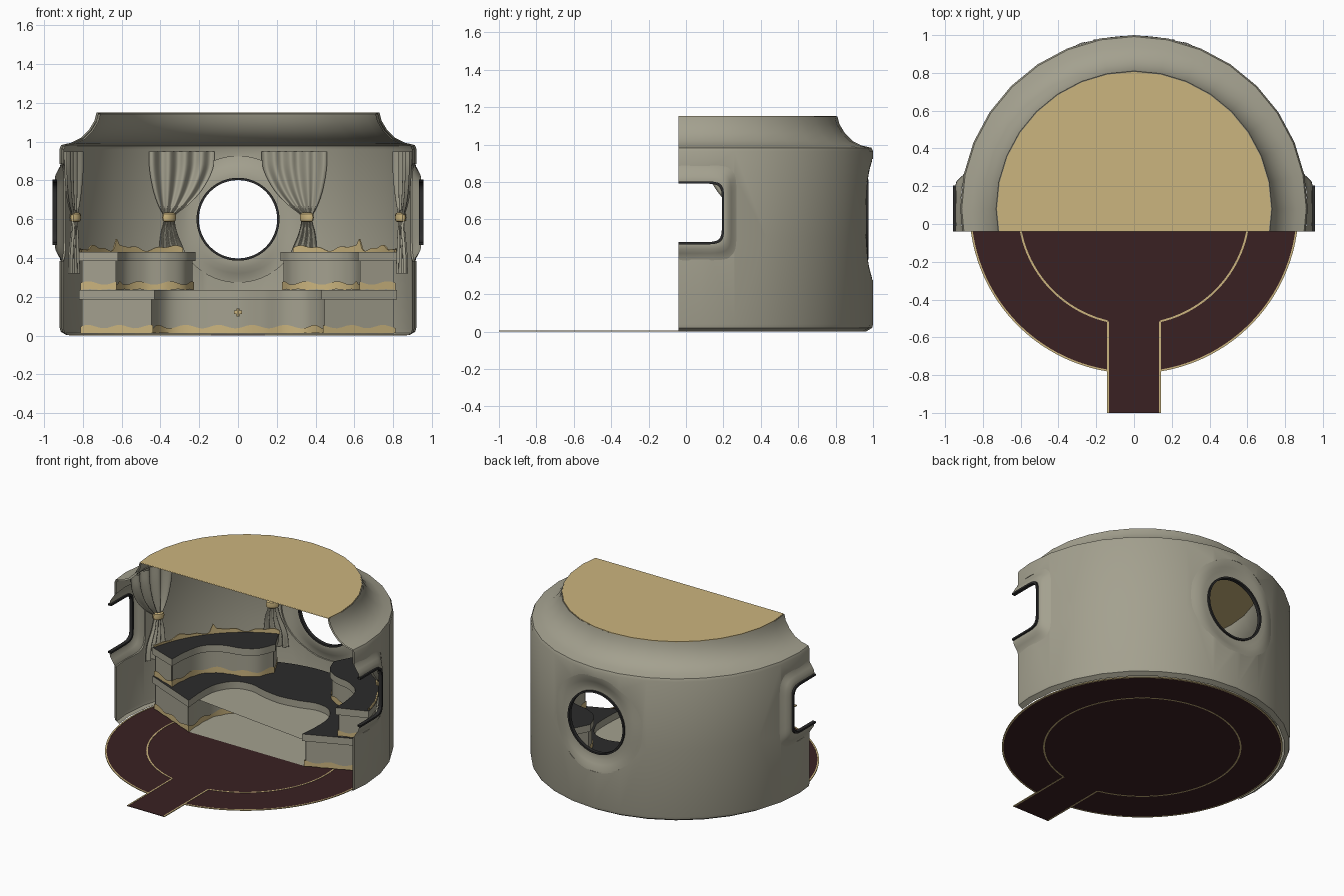
import bpy, bmesh, math
from mathutils import Vector

if "Cube" in bpy.data.objects:
    bpy.data.objects.remove(bpy.data.objects["Cube"])

CY, CUT, R = 0.08, -0.04, 0.92      # room centre in y, front cut plane, wall radius


def material(name, rgb):
    m = bpy.data.materials.new(name)
    m.diffuse_color = (*rgb, 1)
    m.use_nodes = True
    m.node_tree.nodes["Principled BSDF"].inputs["Base Color"].default_value = m.diffuse_color
    return m


GREY = material("warm grey", (0.37, 0.355, 0.275))
GOLD = material("gold", (0.60, 0.46, 0.21))
RED = material("dark red", (0.042, 0.015, 0.016))
DARK = material("charcoal", (0.024, 0.024, 0.024))


def finish(name, verts, faces, mats, clip=False, angle=35):
    me = bpy.data.meshes.new(name)
    me.from_pydata([(x, y + CY, z) for x, y, z in verts], [], faces)
    bm = bmesh.new()
    bm.from_mesh(me)
    if clip:
        clip_front(bm)
    bmesh.ops.recalc_face_normals(bm, faces=bm.faces)
    bm.to_mesh(me)
    bm.free()
    for m in mats:
        me.materials.append(m)
    ob = bpy.data.objects.new(name, me)
    bpy.context.collection.objects.link(ob)
    smooth(ob, angle)
    return ob


def smooth(ob, angle):
    bpy.ops.object.select_all(action='DESELECT')
    bpy.context.view_layer.objects.active = ob
    ob.select_set(True)
    bpy.ops.object.shade_smooth_by_angle(angle=math.radians(angle))


def clip_front(bm):
    bmesh.ops.bisect_plane(bm, geom=bm.verts[:] + bm.edges[:] + bm.faces[:],
                           plane_co=(0, CUT, 0), plane_no=(0, -1, 0), clear_outer=True)


def loft(name, rows, mat, wrap_u=False, wrap_v=False, **kw):
    """Skin rows of points; wrap_u closes each row, wrap_v joins last row to first."""
    n, m = len(rows), len(rows[0])
    faces = [(i * m + j, i * m + (j + 1) % m, (i + 1) % n * m + (j + 1) % m, (i + 1) % n * m + j)
             for i in range(n if wrap_v else n - 1) for j in range(m if wrap_u else m - 1)]
    return finish(name, [p for r in rows for p in r], faces, [mat], **kw)


def prism(name, pts, z0, z1, mats, **kw):
    n = len(pts)
    verts = [(x, y, z) for z in (z0, z1) for x, y in pts]
    faces = [(i, (i + 1) % n, n + (i + 1) % n, n + i) for i in range(n)]
    faces += [tuple(range(n))[::-1], tuple(range(n, 2 * n))]
    ob = finish(name, verts, faces, mats, **kw)
    if len(mats) > 1:                       # second colour on the top face
        for p in ob.data.polygons:
            p.material_index = 1 if p.normal.z > 0.9 else 0
    return ob


def spline(pts, steps=8):
    p = [Vector(q) for q in pts]
    p = [2 * p[0] - p[1]] + p + [2 * p[-1] - p[-2]]
    out = []
    for i in range(1, len(p) - 2):
        for k in range(steps):
            t = k / steps
            a, b, c, d = p[i - 1:i + 3]
            out.append(0.5 * (2 * b + (c - a) * t + (2 * a - 5 * b + 4 * c - d) * t * t
                              + (3 * b - a - 3 * c + d) * t ** 3))
    return out + [p[-2]]


def line(a, b, n=14):
    a, b = Vector(a), Vector(b)
    return [a.lerp(b, i / n) for i in range(n)]


def arc(r, a0, a1, n):
    return [Vector((r * math.cos(a), r * math.sin(a)))
            for a in (math.radians(a0 + (a1 - a0) * i / n) for i in range(n + 1))]


def offset(poly, d):
    """Move a counter-clockwise outline inward by d."""
    out = []
    for i, p in enumerate(poly):
        u = (p - poly[i - 1]).normalized()
        w = (poly[(i + 1) % len(poly)] - p).normalized()
        a, b = Vector((-u.y, u.x)), Vector((-w.y, w.x))
        out.append(p + (a + b) * d / max(0.5, 1 + a.dot(b)))
    return out


# ---- wall shell with cove, lathed thin
prof = [(.895, .008), (.915, .02), (.92, .04), (.92, .5), (.92, .965), (.912, .983), (.86, .995),
        (.81, 1.02), (.77, 1.06), (.74, 1.11), (.73, 1.15)]
prof += [(r - .01, z - .006) for r, z in reversed(prof)]
wall = loft("wall", [[(r * math.cos(i * math.pi / 16), r * math.sin(i * math.pi / 16), z)
                      for r, z in prof] for i in range(32)], GREY, True, True)

# ---- windows: (name, facing, centre p, centre z, hole, frame, squareness, rim depth)
WINDOWS = [("back", 0, 0, .60, (.21, .21), (.325, .325), 2, .885),
           ("right", 1, -.08, .635, (.20, .165), (.27, .25), 7, .945),
           ("left", -1, -.08, .635, (.20, .165), (.27, .25), 7, .945)]


def place(side, p, d, z):
    return (p, d, z) if side == 0 else (side * d, p, z)


def outline(w, k, grow=0):
    _, side, pc, zc, h, f, n, rim = w
    pts = []
    for i in range(64):
        a = 2 * math.pi * i / 64
        c, s = math.cos(a), math.sin(a)
        c, s = (math.copysign(abs(v) ** (2 / n), v) for v in (c, s))
        pts.append((pc + c * (h[0] + (f[0] - h[0]) * k + grow), zc + s * (h[1] + (f[1] - h[1]) * k + grow)))
    return pts


for w in WINDOWS:
    side, rim = w[1], w[7]
    cutter = loft("cutter", [[place(side, p, d, z) for p, z in outline(w, 1)] for d in (.6, 1.2)], GREY, True)
    bm = bmesh.new()
    bm.from_mesh(cutter.data)
    bmesh.ops.holes_fill(bm, edges=[e for e in bm.edges if e.is_boundary])
    bmesh.ops.recalc_face_normals(bm, faces=bm.faces)
    bm.to_mesh(cutter.data)
    bm.free()
    mod = wall.modifiers.new("hole", 'BOOLEAN')
    mod.operation, mod.solver, mod.object = 'DIFFERENCE', 'EXACT', cutter
    bpy.context.view_layer.objects.active = wall
    bpy.ops.object.modifier_apply(modifier=mod.name)
    bpy.data.objects.remove(cutter)
    # moulded surround blending from the round wall to a flat rim
    rows = []
    for k, blend in ((1, 0), (.85, .12), (.6, .5), (.35, .88), (.12, 1), (0, 1)):
        rows.append([place(side, p, (1 - blend) * (math.sqrt(R * R - p * p) - .003) + blend * rim, z)
                     for p, z in outline(w, k, .004 if k == 1 else 0)])
    loft(w[0] + "_window_surround", rows, GREY, True, clip=True, angle=60)
    # dark trim lining the opening
    sec = [(.004, -.012), (-.008, -.012), (-.008, .012), (.004, .012)]
    loft(w[0] + "_window_trim", [[place(side, p, rim + d, z) for p, z in outline(w, 0, g)] for g, d in sec],
         DARK, True, True, clip=True)

bm = bmesh.new()
bm.from_mesh(wall.data)
clip_front(bm)
bm.to_mesh(wall.data)
bm.free()
smooth(wall, 35)

# ---- ceiling disc
prism("ceiling", arc(.725, 0, 360 - 11.25, 31), 1.146, 1.152, [GOLD], clip=True)

# ---- carpet with gold lines
prism("carpet", arc(.87, 0, 357, 119), .001, .004, [RED])
prism("carpet_path", [(-.14, -1.08), (.14, -1.08), (.14, -.6), (-.14, -.6)], .001, .0045, [RED])
for nm, r in (("outer", .868), ("inner", .612)):
    gap = math.degrees(math.asin(.14 / r))
    a0, a1 = -90 + gap, 270 - gap
    prism("carpet_line_" + nm, arc(r + .004, a0, a1, 110) + arc(r - .006, a1, a0, 110), 0, .006, [GOLD])
for s in (-1, 1):
    prism("path_line", [(s * .132, -1.08), (s * .142, -1.08), (s * .142, -.595), (s * .132, -.595)],
          0, .006, [GOLD])


# ---- two-level stands: overhanging slab, recessed body, scalloped fringe
def stand(name, front, back, z0, z1, mirror=False):
    n = len(front)
    poly = front + back

    def flip(pts):
        return [(-p[0], *p[1:]) for p in pts] if mirror else [tuple(p) for p in pts]
    prism(name + "_slab", flip(poly), z1 - .048, z1, [GREY, DARK])
    prism(name + "_body", flip(offset(poly, .014)), z0, z1 - .048, [GREY])
    edge = offset(poly, .007)[:n]
    s, rows = 0, [[], []]
    for i, p in enumerate(edge):
        s += (p - edge[i - 1]).length if i else 0
        rows[0].append((p.x, p.y, z0 + .004 * abs(math.sin(s * 30))))
        rows[1].append((p.x, p.y, z0 + .036 + .009 * math.sin(s * 36)))
    loft(name + "_fringe", [flip(r) for r in rows], GOLD)


OUT = 0.838
half = [(-.43, 0), (-.44, .14), (-.43, .28), (-.36, .39), (-.25, .42), (-.13, .39)]
mid = spline(half + [(0, .373)] + [(-x, y) for x, y in reversed(half)])
front = line((-.82, .165), half[0]) + mid[:-1] + line((.43, 0), (.82, .165)) + [Vector((.82, .165))]
stand("lower_stand", front, arc(OUT, 12, 168, 40), .01, .235)

curve = spline([(-.62, .09), (-.615, .22), (-.58, .36), (-.48, .44), (-.36, .47), (-.27, .53), (-.22, .64)])
front = line((-.82, .165), (-.62, .09)) + curve[:-1] + line((-.22, .64), (-.295, .784))
for mirror in (False, True):
    side = ("left", "right")[mirror]
    sx = 1 if mirror else -1
    stand(side + "_upper_stand", front, arc(OUT, 110.6, 168, 24), .235, .432, mirror)
    # gold cresting along the back edge with one finial
    rows = [[], [], [], []]
    for i in range(81):
        t = i / 80
        a = math.radians(70 - 58 * t)
        h = .452 + .011 * math.sin(t * 19) + .006 * math.sin(t * 43) + .045 * math.exp(-((t - .5) / .018) ** 2)
        for row, (r, z) in zip(rows, ((.828, .43), (.828, h), (.836, h), (.836, .43))):
            row.append((sx * r * math.cos(a), r * math.sin(a), z))
    loft(side + "_cresting", rows, GOLD, wrap_v=True)

# gold badge on the lower stand
prism("stand_badge", [(-.02, .372), (0, .366), (.02, .372), (0, .385)], .112, .13, [GOLD])
prism("stand_badge_drop", [(-.009, .37), (0, .364), (.009, .37), (0, .385)], .098, .14, [GOLD])

# ---- tied curtains: rows of height, inner edge, outer edge
SHAPE = spline([(.95, .12, .46), (.86, .13, .457), (.76, .18, .44), (.68, .25, .415), (.62, .325, .385),
                (.60, .33, .38), (.52, .31, .40), (.42, .27, .41), (.32, .26, .42)], 4)


def curtain(name, to_world):
    rows = []
    for z, a, b in SHAPE:
        row = []
        for j in range(41):
            t = j / 40
            amp = .006 + .03 * (b - a)
            row.append(to_world(a + (b - a) * t, .882 + amp * math.sin(t * 8 * math.pi), z))
        rows.append(row)
    loft(name, rows, GREY, angle=70)
    # gold tie: a knot wrapped around the gathered cloth
    ring = []
    for k, z in ((.6, .585), (1, .592), (1.1, .61), (1, .628), (.6, .636)):
        ring.append([to_world(.355 + .033 * k * math.cos(i * math.pi / 6),
                              .877 + .024 * k * math.sin(i * math.pi / 6), z) for i in range(12)])
    loft(name + "_tie", ring, GOLD, True)


for s, side in ((-1, "left"), (1, "right")):
    curtain("back_curtain_" + side, lambda p, r, z: (s * p, math.sqrt(r * r - p * p), z))
    curtain("side_curtain_" + side, lambda p, r, z: (s * math.sqrt(r * r - (p - .1) ** 2), p - .1, z))
